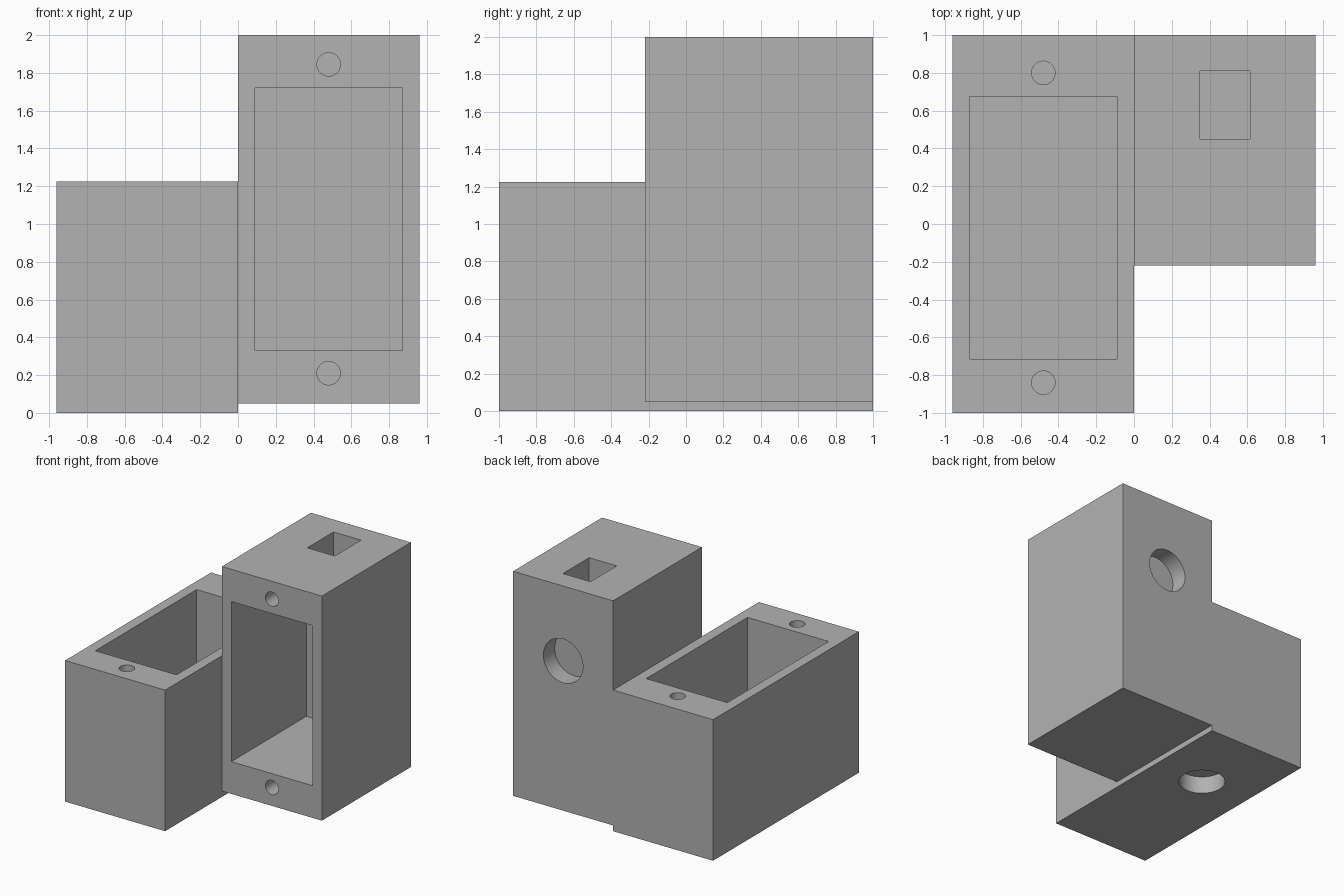
import bpy
from math import pi

default = bpy.data.objects.get("Cube")
if default:
    bpy.data.objects.remove(default, do_unlink=True)

grey = bpy.data.materials.new("plain grey")
grey.use_nodes = True
colour = (0.448, 0.448, 0.448, 1)
grey.diffuse_color = colour
grey.node_tree.nodes["Principled BSDF"].inputs["Base Color"].default_value = colour


def box(name, low, high):
    """Box spanning two opposite corners."""
    centre = [(a + b) / 2 for a, b in zip(low, high)]
    bpy.ops.mesh.primitive_cube_add(size=1, location=centre)
    ob = bpy.context.object
    ob.name = name
    ob.scale = [b - a for a, b in zip(low, high)]
    bpy.ops.object.transform_apply(location=True, rotation=False, scale=True)
    ob.data.materials.append(grey)
    return ob


def drill(name, centre, radius, depth, axis):
    """Round cutter reaching the given depth to both sides of its centre."""
    turn = (pi / 2, 0, 0) if axis == "y" else (0, 0, 0)
    bpy.ops.mesh.primitive_cylinder_add(vertices=48, radius=radius, depth=2 * depth,
                                        location=centre, rotation=turn)
    ob = bpy.context.object
    ob.name = name
    ob.data.materials.append(grey)
    return ob


def combine(body, tool, operation):
    """Apply a boolean and discard the tool."""
    tool.hide_render = True
    mod = body.modifiers.new(operation.title(), "BOOLEAN")
    mod.operation = operation
    mod.solver = "EXACT"
    mod.object = tool
    bpy.context.view_layer.objects.active = body
    bpy.ops.object.modifier_apply(modifier=mod.name)
    bpy.data.objects.remove(tool, do_unlink=True)


HALF = 0.96          # outer width of each housing
MID = HALF / 2
FRONT, TOP = -0.22, 1.225
POCKET = 1.03        # pocket depth
INSET = 0.09         # side wall thickness

# Two housings: one lying open to the top, one standing open to the front
body = box("twin_housing", (-HALF, -1, 0), (0, 1, TOP))
combine(body, box("upright_housing", (0, FRONT, 0.05), (HALF, 1, 2)), "UNION")

cutters = [
    # Main pockets
    box("lying_pocket", (INSET - HALF, -0.715, TOP - POCKET), (-INSET, 0.675, TOP + 0.1)),
    box("upright_pocket", (INSET, FRONT - 0.1, 0.33), (HALF - INSET, FRONT + POCKET, 1.72)),
    # Cable slot through the upright roof
    box("cable_slot", (0.35, 0.45, 1.6), (0.615, FRONT + POCKET, 2.1)),
    # Blind round recesses behind each pocket
    drill("back_recess", (MID, 1, 1.35), 0.19, 0.155, "y"),
    drill("bottom_recess", (-MID, 0.3, 0), 0.19, 0.155, "z"),
]
# Screw holes at both ends of each pocket
for y in (-0.84, 0.8):
    cutters.append(drill("lying_screw_hole", (-MID, y, TOP), 0.062, 0.4, "z"))
for z in (0.21, 1.845):
    cutters.append(drill("upright_screw_hole", (MID, FRONT, z), 0.062, 0.4, "y"))
for cutter in cutters:
    combine(body, cutter, "DIFFERENCE")

bpy.ops.object.select_all(action="DESELECT")
body.select_set(True)
bpy.context.view_layer.objects.active = body
bpy.ops.object.shade_smooth_by_angle(angle=0.5)
